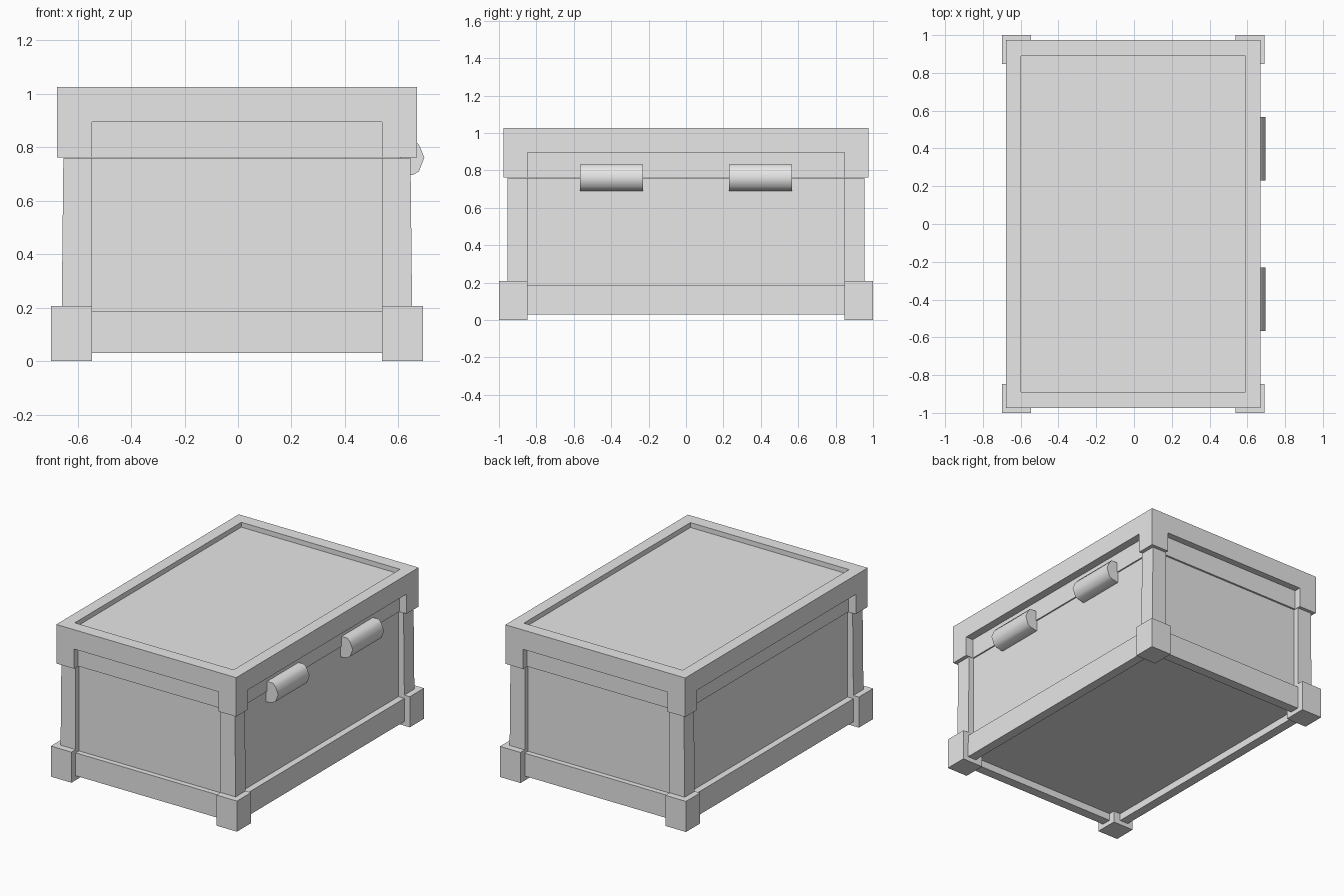
import bpy, bmesh, math

default = bpy.data.objects.get("Cube")
if default:
    bpy.data.objects.remove(default, do_unlink=True)

CX = -0.004  # centre of the chest; the latches stick out on +x

grey = bpy.data.materials.new("light grey")
grey.use_nodes = True
grey.diffuse_color = (0.8, 0.8, 0.8, 1)
grey.node_tree.nodes["Principled BSDF"].inputs["Base Color"].default_value = (0.8, 0.8, 0.8, 1)


def add_object(name, bm):
    bmesh.ops.recalc_face_normals(bm, faces=bm.faces)
    mesh = bpy.data.meshes.new(name)
    bm.to_mesh(mesh)
    bm.free()
    mesh.materials.append(grey)
    obj = bpy.data.objects.new(name, mesh)
    bpy.context.collection.objects.link(obj)
    return obj


def box(name, x, y, z, taper=1.0):
    """Box from (low, high) ranges; taper narrows the top in x."""
    bm = bmesh.new()
    bmesh.ops.create_cube(bm, size=1)
    for v in bm.verts:
        scale = taper if v.co.z > 0 else 1
        v.co = [lo + (hi - lo) * (c + 0.5) for (lo, hi), c in zip((x, y, z), v.co)]
        v.co.x = v.co.x * scale + CX
    return add_object(name, bm)


def carve(obj, cutters):
    """Subtract the cutters, bake the result and remove them."""
    for c in cutters:
        c.hide_render = True
        mod = obj.modifiers.new("cut", "BOOLEAN")
        mod.operation = "DIFFERENCE"
        mod.solver = "EXACT"
        mod.object = c
    bpy.context.view_layer.update()
    deps = bpy.context.evaluated_depsgraph_get()
    baked = bpy.data.meshes.new_from_object(obj.evaluated_get(deps))
    obj.modifiers.clear()
    obj.data = baked
    for c in cutters:
        bpy.data.objects.remove(c, do_unlink=True)


def side_cutters(px, py, z):
    """Four slabs that sink the wall panels to x = px and y = py."""
    slabs = []
    for s in (-1, 1):
        slabs.append(box("cutter", sorted((s * px, s * 1.2)), (-0.848, 0.848), z))
        slabs.append(box("cutter", (-0.542, 0.542), sorted((s * py, s * 1.2)), z))
    return slabs


INNER_X, INNER_Y = (-0.594, 0.594), (-0.89, 0.89)

# Body: corner posts and base rail around sunken panels, hollow underside
body = box("body", (-0.657, 0.657), (-0.955, 0.955), (0.03, 0.76), taper=0.988)
carve(body, side_cutters(0.611, 0.92, (0.185, 0.9))
      + [box("cutter", INNER_X, INNER_Y, (-0.1, 0.078))])

# Lid: rim with hanging corners, sunken sides and sunken top
lid = box("lid", (-0.673, 0.673), (-0.975, 0.975), (0.762, 1.026))
carve(lid, side_cutters(0.618, 0.93, (0.6, 0.895))
      + [box("cutter", INNER_X, INNER_Y, (0.993, 1.2))])

# Corner feet
for sx, side in ((-1, "right"), (1, "left")):
    for sy, end in ((-1, "front"), (1, "back")):
        box(f"foot_{end}_{side}", sorted((sx * 0.542, sx * 0.696)),
            sorted((sy * 0.848, sy * 1.0)), (0, 0.207))

# Two rounded latches on the left side
PROFILE = [(0.605, 0.83), (0.659, 0.83), (0.678, 0.807), (0.697, 0.762),
           (0.677, 0.71), (0.655, 0.697), (0.605, 0.688)]
for s, end in ((-1, "front"), (1, "back")):
    bm = bmesh.new()
    face = bm.faces.new([bm.verts.new((x, s * 0.398 - 0.168, z)) for x, z in PROFILE])
    new = bmesh.ops.extrude_face_region(bm, geom=[face])["geom"]
    bmesh.ops.translate(bm, vec=(0, 0.336, 0),
                        verts=[g for g in new if isinstance(g, bmesh.types.BMVert)])
    latch = add_object(f"latch_{end}", bm)
    bpy.ops.object.select_all(action="DESELECT")
    latch.select_set(True)
    bpy.context.view_layer.objects.active = latch
    bpy.ops.object.shade_smooth_by_angle(angle=math.radians(65))
